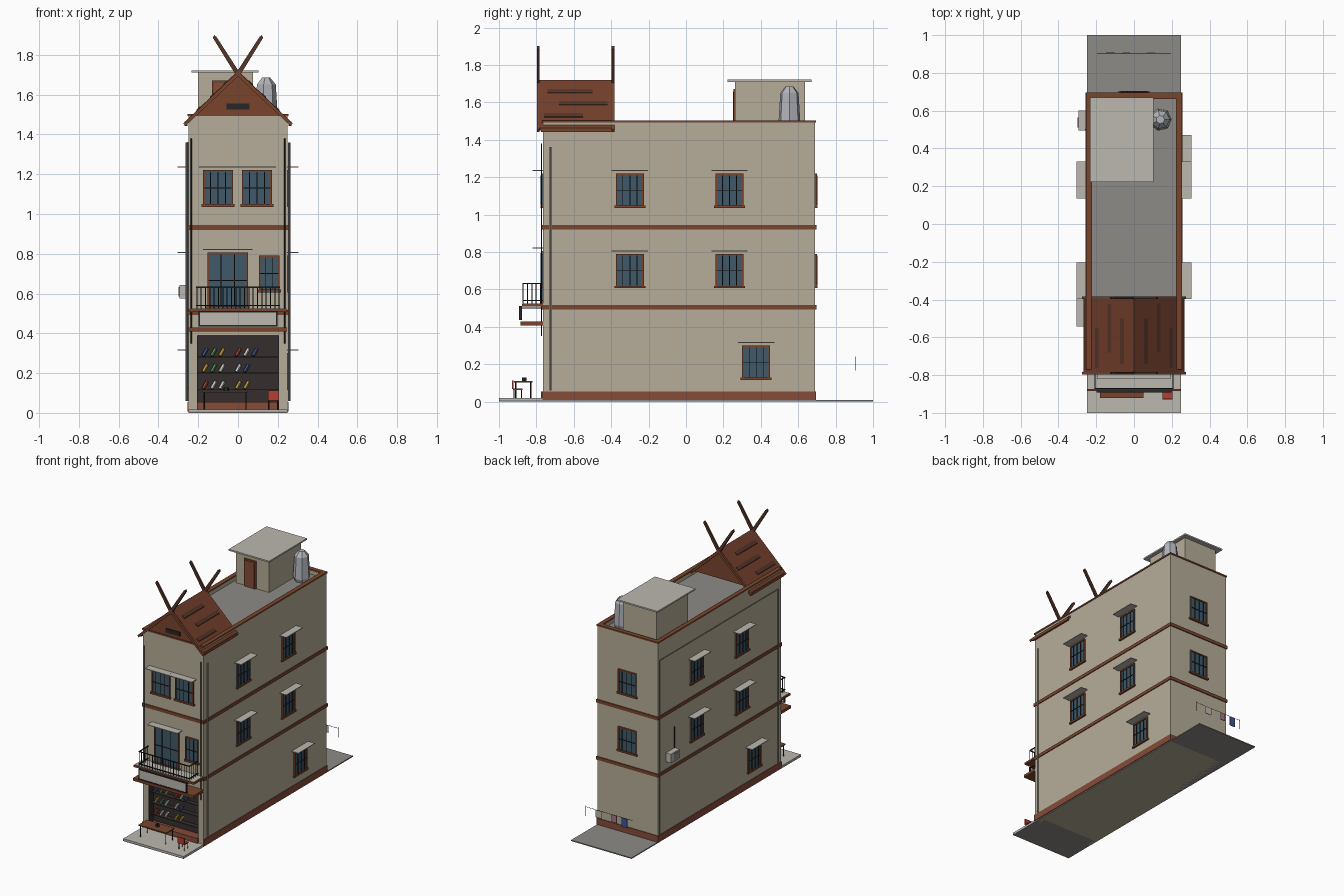
import bpy, math
from mathutils import Matrix, Vector

if "Cube" in bpy.data.objects:
    bpy.data.objects.remove(bpy.data.objects["Cube"])

def mat(name, r, g, b):
    m = bpy.data.materials.new(name)
    m.diffuse_color = (r, g, b, 1)
    m.use_nodes = True
    m.node_tree.nodes["Principled BSDF"].inputs["Base Color"].default_value = m.diffuse_color
    return m

WALL = mat("plaster", .47, .42, .32)
RUST = mat("rust_paint", .19, .06, .027)
PLINTH = mat("plinth_paint", .24, .07, .04)
GLASS = mat("glass", .05, .10, .14)
DARK = mat("dark_metal", .02, .02, .022)
SHOP = mat("shop_dark", .035, .028, .026)
GREY = mat("concrete", .27, .26, .24)
LIGHT = mat("light_sheet", .50, .48, .43)
ROOF = mat("roof_tile", .17, .05, .025)
PLANK = mat("roof_plank", .09, .035, .02)
STEEL = mat("tank_steel", .45, .46, .50)
RED = mat("red", .45, .05, .03)
YELLOW = mat("yellow", .6, .4, .05)
GREEN = mat("green", .08, .3, .1)
BLUE = mat("blue", .05, .09, .3)
PINK = mat("pink", .4, .18, .25)
WHITE = mat("white", .7, .7, .66)

def mesh(name, verts, faces, m, M=None):
    me = bpy.data.meshes.new(name)
    me.from_pydata([(M @ Vector(v)) if M else v for v in verts], [], faces)
    me.materials.append(m)
    o = bpy.data.objects.new(name, me)
    bpy.context.collection.objects.link(o)
    return o

def box(name, x, y, z, m, M=None):
    v = [(a, b, c) for a in x for b in y for c in z]
    f = [(0, 1, 3, 2), (4, 6, 7, 5), (0, 4, 5, 1), (2, 3, 7, 6), (0, 2, 6, 4), (1, 5, 7, 3)]
    return mesh(name, v, f, m, M)

def prism(name, prof, y0, y1, m):
    # extrude an xz profile along y
    n = len(prof)
    v = [(x, y, z) for y in (y0, y1) for x, z in prof]
    f = [tuple(range(n)), tuple(range(2 * n - 1, n - 1, -1))]
    f += [(i, i + n, (i + 1) % n + n, (i + 1) % n) for i in range(n)]
    return mesh(name, v, f, m)

def rod(name, a, b, r, m, sides=6):
    a, b = Vector(a), Vector(b)
    d = b - a
    q = d.to_track_quat('Z', 'Y').to_matrix().to_4x4()
    M = Matrix.Translation(a) @ q
    ang = [2 * math.pi * i / sides for i in range(sides)]
    v = [(r * math.cos(t), r * math.sin(t), h) for h in (0, d.length) for t in ang]
    n = sides
    f = [tuple(range(n - 1, -1, -1)), tuple(range(n, 2 * n))]
    f += [(i, (i + 1) % n, (i + 1) % n + n, i + n) for i in range(n)]
    return mesh(name, v, f, m, M)

def wall_frame(side):
    # local -y points out of the chosen wall, local x runs along it
    ang, loc = {"front": (0, (0, -.765, 0)), "right": (90, (.25, 0, 0)),
                "back": (180, (0, .69, 0)), "left": (-90, (-.25, 0, 0))}[side]
    return Matrix.Translation(loc) @ Matrix.Rotation(math.radians(ang), 4, 'Z')

def window(side, u, z0, z1, w=.15, canopy=True, bars=3, name="window"):
    M = wall_frame(side)
    a, b = u - w / 2, u + w / 2
    t = .009
    box(name + "_glass", (a, b), (-.004, .002), (z0, z1), GLASS, M)
    for p in ((a, a + t), (b - t, b)):
        box(name + "_jamb", p, (-.01, .002), (z0, z1), RUST, M)
    box(name + "_head", (a, b), (-.01, .002), (z1 - t, z1), RUST, M)
    box(name + "_sill", (a - .008, b + .008), (-.014, .002), (z0 - .004, z0 + t), RUST, M)
    for i in range(bars):
        c = a + w * (i + 1) / (bars + 1)
        box(name + "_bar", (c - .002, c + .002), (-.013, -.009), (z0 + .01, z1 - .01), DARK, M)
    c = (z0 + z1) / 2
    box(name + "_crossbar", (a + .005, b - .005), (-.013, -.009), (c - .002, c + .002), DARK, M)
    if canopy:
        box(name + "_canopy", (a - .022, b + .022), (-.055, .002), (z1 + .013, z1 + .018), LIGHT, M)

# ground and pavement
box("ground_slab", (-.25, .25), (-1, 1), (0, .008), GREY)
box("pavement", (-.25, .25), (-1, -.76), (.004, .018), LIGHT)

# main body with shop recess and parapet
box("body_core", (-.25, .25), (-.70, .69), (0, 1.46), WALL)
box("front_wall_upper", (-.25, .25), (-.765, -.70), (.39, 1.46), WALL)
for s in (-1, 1):
    x = sorted((s * .207, s * .25))
    box("front_pier", x, (-.765, -.70), (0, .39), WALL)
    box("parapet_side", sorted((s * .225, s * .25)), (-.765, .69), (1.46, 1.495), WALL)
    box("parapet_cap_side", sorted((s * .222, s * .255)), (-.77, .695), (1.492, 1.503), RUST)
    box("plinth_side", sorted((s * .25, s * .255)), (-.768, .694), (.008, .055), PLINTH)
for y0, y1, c0, c1 in ((-.765, -.74, -.77, -.737), (.665, .69, .662, .695)):
    box("parapet_end", (-.225, .225), (y0, y1), (1.46, 1.495), WALL)
    box("parapet_cap_end", (-.222, .222), (c0, c1), (1.492, 1.503), RUST)
box("plinth_back", (-.255, .255), (.69, .695), (.008, .055), PLINTH)
box("roof_deck", (-.225, .225), (-.74, .665), (1.455, 1.464), GREY)
for z in (.505, .932):
    box("floor_band", (-.256, .256), (-.772, .697), (z - .012, z + .012), RUST)

# shop interior, shelves and goods
box("shop_back", (-.207, .207), (-.706, -.698), (.018, .39), SHOP)
box("shop_threshold", (-.207, .207), (-.775, -.70), (.008, .055), PLINTH)
for s in (-1, 1):
    box("shop_side", sorted((s * .203, s * .208)), (-.764, -.70), (.018, .39), SHOP)
rows = ((.14, (RED, WHITE, WHITE, YELLOW, YELLOW)),
        (.225, (YELLOW, GREEN, WHITE, WHITE, BLUE)),
        (.305, (BLUE, GREEN, YELLOW, RED, WHITE, BLUE)))
for z, cols in rows:
    box("shop_shelf", (-.2, .2), (-.74, -.70), (z - .026, z - .022), SHOP)
    for i, c in enumerate(cols):
        x = -.165 + .042 * i + (.04 if i > 2 else 0)
        rod("shelf_item", (x - .01, -.728, z - .018), (x + .01, -.722, z + .018), .009, c)

# canopy, sign and balcony
box("shop_canopy", (-.25, .25), (-.885, -.765), (.408, .428), RUST)
box("sign_board", (-.195, .195), (-.89, -.88), (.438, .508), LIGHT)
for z in (.438, .508):
    box("sign_frame", (-.198, .198), (-.892, -.878), (z - .003, z + .003), DARK)
for x in (-.195, .195):
    box("sign_frame", (x - .003, x + .003), (-.892, -.878), (.438, .508), DARK)
    rod("sign_strut", (x, -.88, .5), (x, -.765, .5), .003, DARK, 4)
box("balcony_floor", (-.25, .25), (-.878, -.765), (.508, .522), RUST)
box("balcony_paving", (-.245, .245), (-.873, -.765), (.521, .525), LIGHT)
for z in (.54, .632):
    box("rail_front", (-.21, .21), (-.874, -.868), (z - .003, z + .003), DARK)
    for x in (-.207, .207):
        box("rail_side", (x - .003, x + .003), (-.87, -.765), (z - .003, z + .003), DARK)
for i in range(20):
    x = -.207 + .414 * i / 19
    rod("rail_baluster", (x, -.871, .522), (x, -.871, .632), .0025, DARK, 4)
for x in (-.207, .207):
    for i in range(4):
        rod("rail_baluster", (x, -.847 + .023 * i, .522), (x, -.847 + .023 * i, .632), .0025, DARK, 4)

# windows and balcony door
for s in ("left", "right"):
    k = 1 if s == "right" else -1
    for y in (-.3, .233):
        for z in (.61, 1.04):
            window(s, k * y, z, z + .18)
window("right", .375, .12, .30)
window("left", .445, .12, .30)
for z in (.61, 1.04):
    window("back", 0, z, z + .18, canopy=False)
for x in (-.1, .095):
    window("front", x, 1.04, 1.22)
window("front", .157, .61, .79, w=.104, canopy=False, bars=2)
window("front", -.052, .525, .805, w=.205, bars=2, name="balcony_door")

# drain pipes
for s in (-1, 1):
    rod("drain_pipe", (s * .257, -.725, .06), (s * .257, -.725, 1.36), .006, GREY)
    rod("front_cable", (s * .235, -.773, .35), (s * .235, -.773, 1.38), .003, DARK, 4)
rod("left_conduit", (-.253, -.725, 1.36), (-.253, .67, 1.36), .003, GREY, 4)
rod("left_conduit", (-.253, .67, .06), (-.253, .67, 1.36), .003, GREY, 4)

# gable roof with crossed finials
prism("gable_block", [(-.235, 1.49), (.235, 1.49), (0, 1.70)], -.765, -.41, RUST)
for s in (-1, 1):
    prism("roof_slope", [(0, 1.72), (s * .268, 1.462), (s * .262, 1.45), (0, 1.70)], -.785, -.395, ROOF)
    box("eave_board", sorted((s * .255, s * .268)), (-.775, -.395), (1.442, 1.464), RUST)
    for t, y0, y1 in ((.2, -.74, -.5), (.45, -.68, -.42), (.7, -.76, -.55)):
        x, z = s * .268 * t, 1.72 - .258 * t
        prism("roof_plank", [(x, z + .004), (x + s * .02, z - .015), (x + s * .02, z - .022), (x, z - .005)], y0, y1, PLANK)
    for y0, y1 in ((-.797, -.783), (-.397, -.383)):
        prism("bargeboard", [(-s * .012, 1.728), (s * .274, 1.455), (s * .265, 1.442), (-s * .015, 1.705)], y0, y1, RUST)
        prism("finial_horn", [(-s * .015, 1.70), (s * .012, 1.70), (s * .126, 1.885), (s * .12, 1.90), (s * .108, 1.89)], y0, y1, PLANK)
box("gable_vent", (-.058, .058), (-.772, -.76), (1.525, 1.555), DARK)

# stair room and water tank
box("stair_room", (-.2, .075), (.262, .637), (1.46, 1.712), WALL)
box("stair_room_slab", (-.233, .102), (.222, .67), (1.71, 1.721), LIGHT)
box("stair_door_frame", (-.13, -.03), (.254, .264), (1.464, 1.67), RUST)
box("stair_door", (-.118, -.042), (.251, .26), (1.464, 1.658), PLINTH)
prof = ((.05, 1.464), (.06, 1.49), (.05, 1.65), (.022, 1.685))
n = 7
tv = [(.14 + r * math.cos(2 * math.pi * i / n), .553 + r * math.sin(2 * math.pi * i / n), z)
      for r, z in prof for i in range(n)]
tf = [(k * n + i, k * n + (i + 1) % n, k * n + n + (i + 1) % n, k * n + n + i)
      for k in range(len(prof) - 1) for i in range(n)]
mesh("water_tank", tv, tf + [tuple(range(n - 1, -1, -1)), tuple(range(3 * n, 4 * n))], STEEL)

# air conditioner on the left wall
box("air_conditioner", (-.295, -.255), (.495, .6), (.575, .642), LIGHT)
box("air_conditioner_grille", (-.298, -.294), (.51, .565), (.585, .632), GREY)
rod("air_conditioner_pipe", (-.256, .5, .64), (-.256, .5, .8), .004, DARK, 4)

# street table and chair
box("table_top", (-.18, .05), (-.92, -.82), (.102, .11), RUST)
for x in (-.17, .04):
    for y in (-.91, -.83):
        rod("table_leg", (x, y, .015), (x, y, .104), .003, DARK, 4)
rod("table_bowl", (-.06, -.865, .11), (-.06, -.865, .128), .014, DARK)
box("chair_seat", (.15, .205), (-.925, -.875), (.062, .069), RED)
box("chair_back", (.15, .205), (-.93, -.922), (.066, .112), RED)
for x in (.155, .2):
    for y in (-.92, -.88):
        rod("chair_leg", (x, y, .015), (x, y, .064), .003, DARK, 4)

# clothes line behind the house
rod("clothes_line", (-.195, .905, .235), (.195, .905, .235), .0015, DARK, 4)
for x in (-.195, .195):
    rod("line_post", (x, .905, .165), (x, .905, .242), .002, DARK, 4)
for x, w, z, m in ((.09, .05, .18, LIGHT), (-.04, .04, .18, PINK), (-.125, .045, .165, BLUE)):
    box("hanging_cloth", (x - w / 2, x + w / 2), (.903, .907), (z, .235), m)
